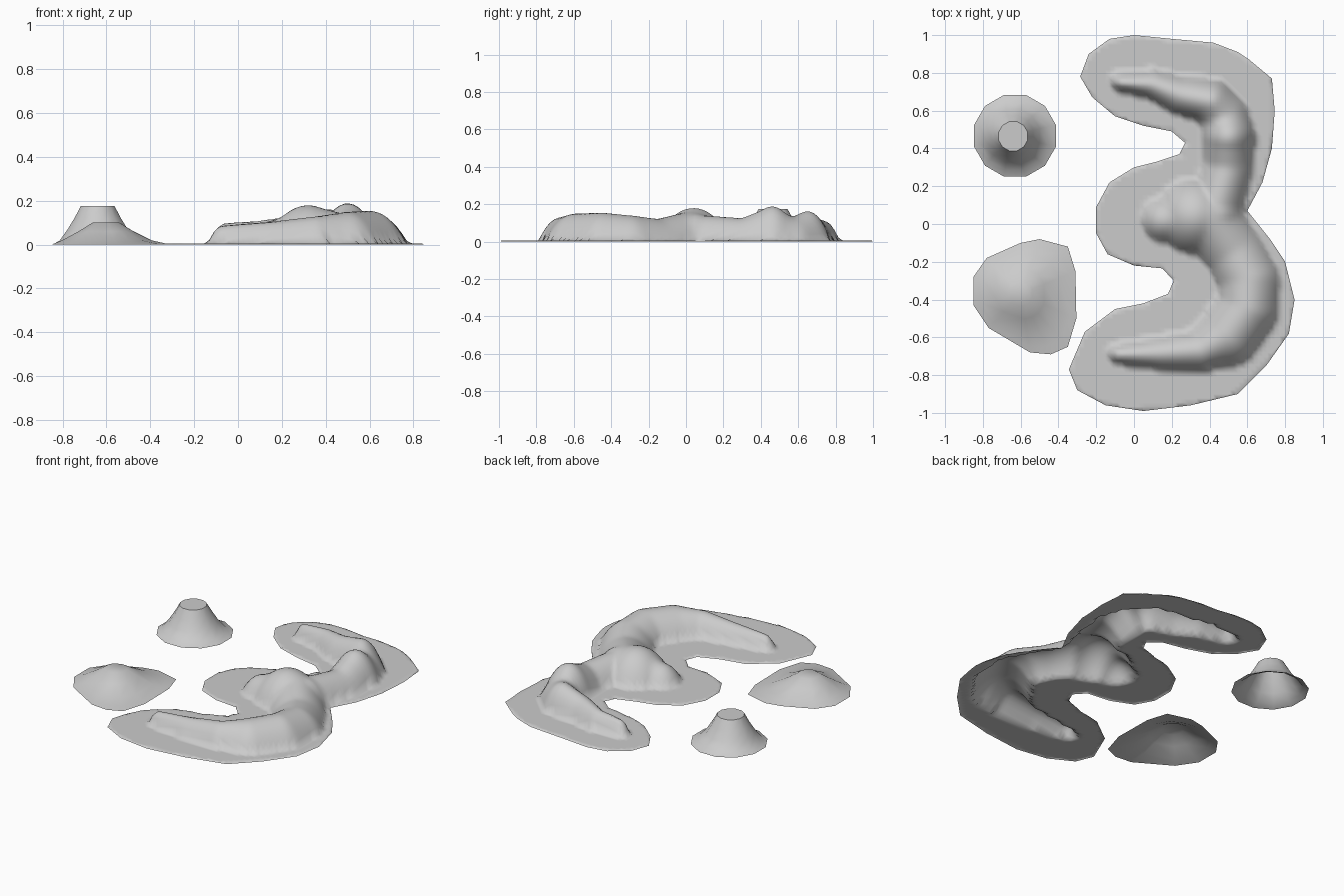
import bpy, bmesh, math
from mathutils import Vector, geometry

if "Cube" in bpy.data.objects:
    bpy.data.objects.remove(bpy.data.objects["Cube"])

grey = bpy.data.materials.new("stone_grey")
grey.diffuse_color = (0.6, 0.6, 0.6, 1)
grey.use_nodes = True
grey.node_tree.nodes["Principled BSDF"].inputs["Base Color"].default_value = grey.diffuse_color


def make_object(name, verts, faces):
    """Open sheet with its normals turned upwards, smooth shaded."""
    bm = bmesh.new()
    bv = [bm.verts.new(v) for v in verts]
    for f in faces:
        face = bm.faces.new([bv[i] for i in f])
        face.normal_update()
        if face.normal.z < 0:
            face.normal_flip()
        face.smooth = True
    bmesh.ops.delete(bm, geom=[v for v in bm.verts if not v.link_faces], context='VERTS')
    mesh = bpy.data.meshes.new(name)
    bm.to_mesh(mesh)
    bm.free()
    ob = bpy.data.objects.new(name, mesh)
    mesh.materials.append(grey)
    bpy.context.collection.objects.link(ob)
    return ob


# Shoreline of the long winding island
shore = [(.6, .07), (.68, .22), (.73, .4), (.745, .6), (.73, .77), (.61, .87), (.55, .91),
         (.42, .96), (.2, .98), (0, 1), (-.13, .98), (-.24, .9), (-.285, .78), (-.22, .67),
         (-.1, .57), (.05, .52), (.2, .49), (.27, .43), (.24, .37), (.12, .33), (0, .3),
         (-.13, .22), (-.2, .09), (-.2, -.05), (-.14, -.16), (0, -.22), (.15, -.235),
         (.21, -.3), (.18, -.37), (.05, -.42), (-.1, -.45), (-.26, -.57), (-.345, -.77),
         (-.3, -.88), (-.15, -.96), (.05, -.99), (.3, -.96), (.55, -.9), (.7, -.75),
         (.82, -.58), (.85, -.4), (.8, -.2), (.72, -.08)]

# Ridge crests: x, y, half width, height
upper_arm = [(-.07, .75, .05, .10), (.1, .74, .08, .11), (.25, .68, .105, .13),
             (.41, .65, .12, .165), (.48, .57, .13, .13), (.5, .46, .145, .19),
             (.5, .3, .13, .125), (.44, .1, .14, .14)]
middle_hill = [(.16, .02, .12, .11), (.32, .04, .2, .18), (.44, .05, .14, .15)]
lower_arm = [(.4, .02, .17, .16), (.53, -.15, .16, .12), (.61, -.3, .165, .14),
             (.6, -.45, .165, .155), (.5, -.59, .165, .15), (.36, -.67, .115, .13),
             (.15, -.685, .09, .105), (-.08, -.69, .055, .09)]
SKIRT = 0.006


def ridge_height(p):
    """Tallest domed ridge section over a ground point."""
    best = SKIRT
    for spine in (upper_arm, middle_hill, lower_arm):
        for a, b in zip(spine, spine[1:]):
            pa, d = Vector(a[:2]), Vector(b[:2]) - Vector(a[:2])
            t = min(1, max(0, (p - pa).dot(d) / d.length_squared))
            width = a[2] + (b[2] - a[2]) * t
            height = a[3] + (b[3] - a[3]) * t
            r = (p - pa - d * t).length / width
            if r < 1:
                best = max(best, height * (1 - r * r) ** 0.8)
    return best


# Island: triangulated shoreline with the ridges raised from it
n = len(shore)
points = [Vector(p) for p in shore]
step = 0.022
count = int(1 / step)
points += [Vector((i * step + .0013, j * step + .0017))
           for i in range(-count, count + 1) for j in range(-count, count + 1)]
edges = [(i, (i + 1) % n) for i in range(n)]
result = geometry.delaunay_2d_cdt(points, edges, [], 1, 1e-6)
flat, tris, sources = result[0], result[2], result[3]
verts = [(p.x, p.y, 0 if any(s < n for s in src) else ridge_height(p))
         for p, src in zip(flat, sources)]

# Soften the heights where ridge sections meet
near = [set() for _ in verts]
for t in tris:
    for a in t:
        near[a].update(t)
for _ in range(1):
    zs = [v[2] for v in verts]
    verts = [(x, y, z if z <= SKIRT else .5 * z + .5 * sum(zs[k] for k in near[i]) / max(1, len(near[i])))
             for i, (x, y, z) in enumerate(verts)]
make_object("winding_island", verts, tris)


def mound(name, rings):
    """Loft closed rings of equal length and cap the top."""
    m = len(rings[0])
    faces = [(r * m + i, r * m + (i + 1) % m, (r + 1) * m + (i + 1) % m, (r + 1) * m + i)
             for r in range(len(rings) - 1) for i in range(m)]
    faces.append(tuple(range((len(rings) - 1) * m, len(rings) * m)))
    ob = make_object(name, [v for ring in rings for v in ring], faces)
    bpy.context.view_layer.objects.active = ob
    ob.select_set(True)
    bpy.ops.object.shade_smooth_by_angle(angle=math.radians(40))
    ob.select_set(False)


def circle(cx, cy, r, z, m=12):
    return [(cx + r * math.cos(math.tau * (i + .5) / m), cy + r * math.sin(math.tau * (i + .5) / m), z)
            for i in range(m)]


# Tall round mound
mound("tall_mound", [circle(-.63, .467, .224, 0), circle(-.635, .467, .185, .018),
                     circle(-.64, .467, .145, .065), circle(-.64, .467, .11, .12),
                     circle(-.64, .465, .08, .175)])

# Low mound on its own uneven shore
low_shore = [(-.31, -.25), (-.35, -.12), (-.5, -.08), (-.6, -.1), (-.78, -.18), (-.85, -.28),
             (-.85, -.43), (-.77, -.55), (-.55, -.68), (-.44, -.69), (-.35, -.65), (-.305, -.5)]


def low_ring(r, z, blend):
    """Ring that moves from the shore shape towards a circle."""
    out = []
    for x, y in low_shore:
        a = math.atan2(y + .37, x + .6)
        reach = math.hypot(x + .6, y + .37)
        d = r * blend + reach * (1 - blend)
        out.append((-.6 + d * math.cos(a), -.37 + d * math.sin(a), z))
    return out


mound("low_mound", [low_ring(.2, 0, 0), low_ring(.2, .007, .3), low_ring(.19, .02, .75),
                    low_ring(.125, .06, .95), low_ring(.065, .1, 1)])
